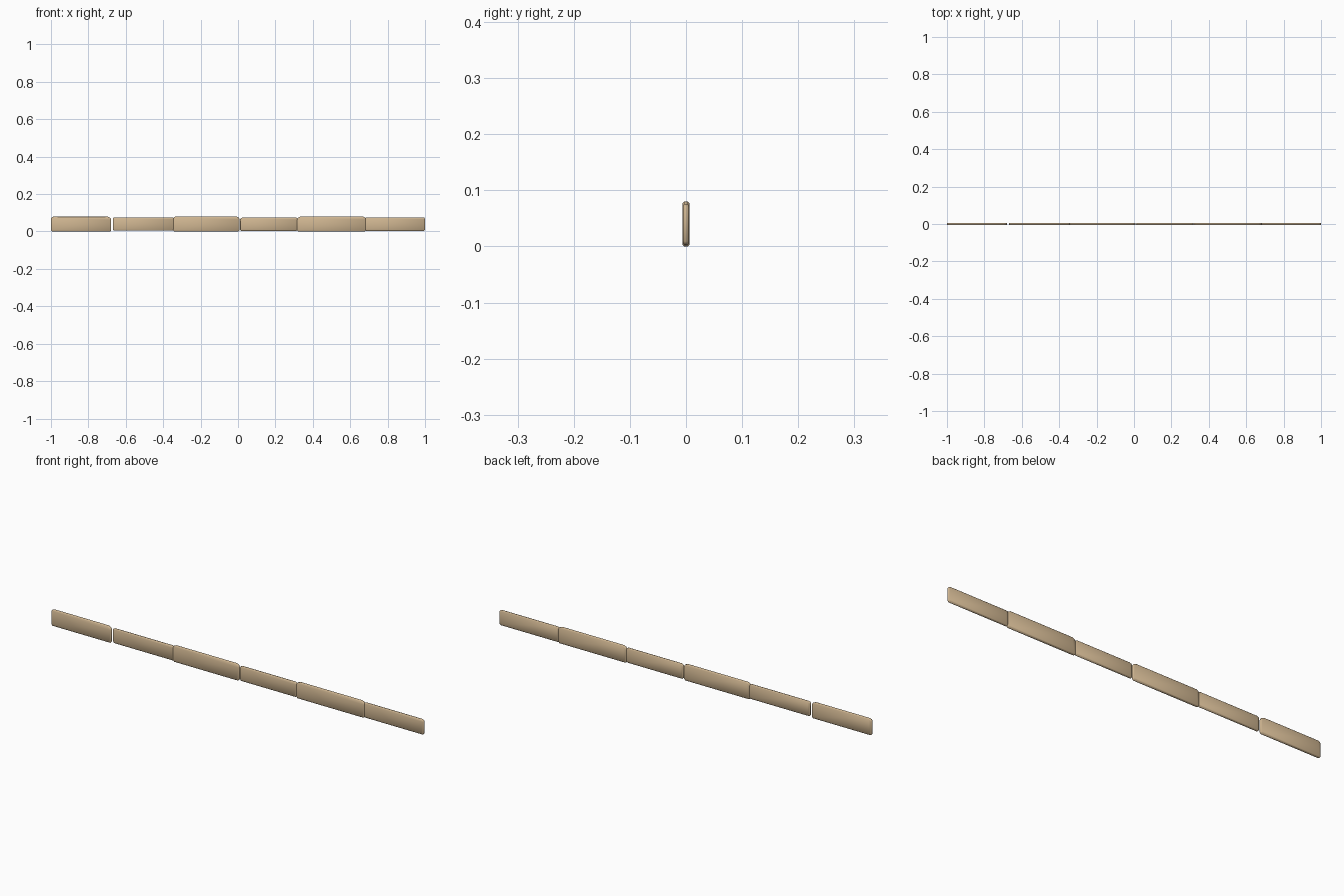
import bpy, bmesh

if "Cube" in bpy.data.objects:
    bpy.data.objects.remove(bpy.data.objects["Cube"])

# Single sandy stone colour
stone = bpy.data.materials.new("sandy_stone")
stone.diffuse_color = (0.62, 0.46, 0.28, 1)
stone.use_nodes = True
stone.node_tree.nodes["Principled BSDF"].inputs["Base Color"].default_value = stone.diffuse_color


def brick(name, x0, x1, z0, z1, half, top_left, top_right, low=0.006):
    """Thin slab with clipped corners and softened front and back rims."""
    def outline(d, y):
        a, b, c, e = x0 + d, x1 - d, z0 + d, z1 - d
        pts = [(a + low, c), (b - low, c), (b, c + low), (b, e - top_right * 0.8),
               (b - top_right * 0.3, e - top_right * 0.3), (b - top_right, e),
               (a + top_left, e), (a + top_left * 0.3, e - top_left * 0.3),
               (a, e - top_left * 0.8), (a, c + low)]
        return [bm.verts.new((x, y, z)) for x, z in pts]

    bm = bmesh.new()
    rim = 0.003
    rings = [outline(rim, -half), outline(0, -half + rim),
             outline(0, half - rim), outline(rim, half)]
    n = len(rings[0])
    bm.faces.new(rings[0])
    bm.faces.new(rings[-1][::-1])
    for r, s in zip(rings, rings[1:]):
        for i in range(n):
            j = (i + 1) % n
            bm.faces.new((r[i], s[i], s[j], r[j]))
    bmesh.ops.recalc_face_normals(bm, faces=bm.faces)
    for f in bm.faces:
        f.smooth = True
    me = bpy.data.meshes.new(name)
    bm.to_mesh(me)
    bm.free()
    me.materials.append(stone)
    ob = bpy.data.objects.new(name, me)
    bpy.context.collection.objects.link(ob)


# Row of bricks: left, right, bottom, top, half thickness, corner sizes
row = [
    (-1.000, -0.678, 0.000, 0.079, 0.0062, 0.012, 0.018),
    (-0.669, -0.343, 0.004, 0.075, 0.0056, 0.008, 0.008),
    (-0.347, 0.008, 0.000, 0.080, 0.0062, 0.014, 0.016),
    (0.012, 0.318, 0.003, 0.075, 0.0056, 0.012, 0.010),
    (0.316, 0.683, 0.000, 0.080, 0.0062, 0.018, 0.016),
    (0.680, 1.000, 0.003, 0.076, 0.0056, 0.008, 0.010),
]
for k, dims in enumerate(row):
    brick(f"brick_{k + 1}", *dims)
